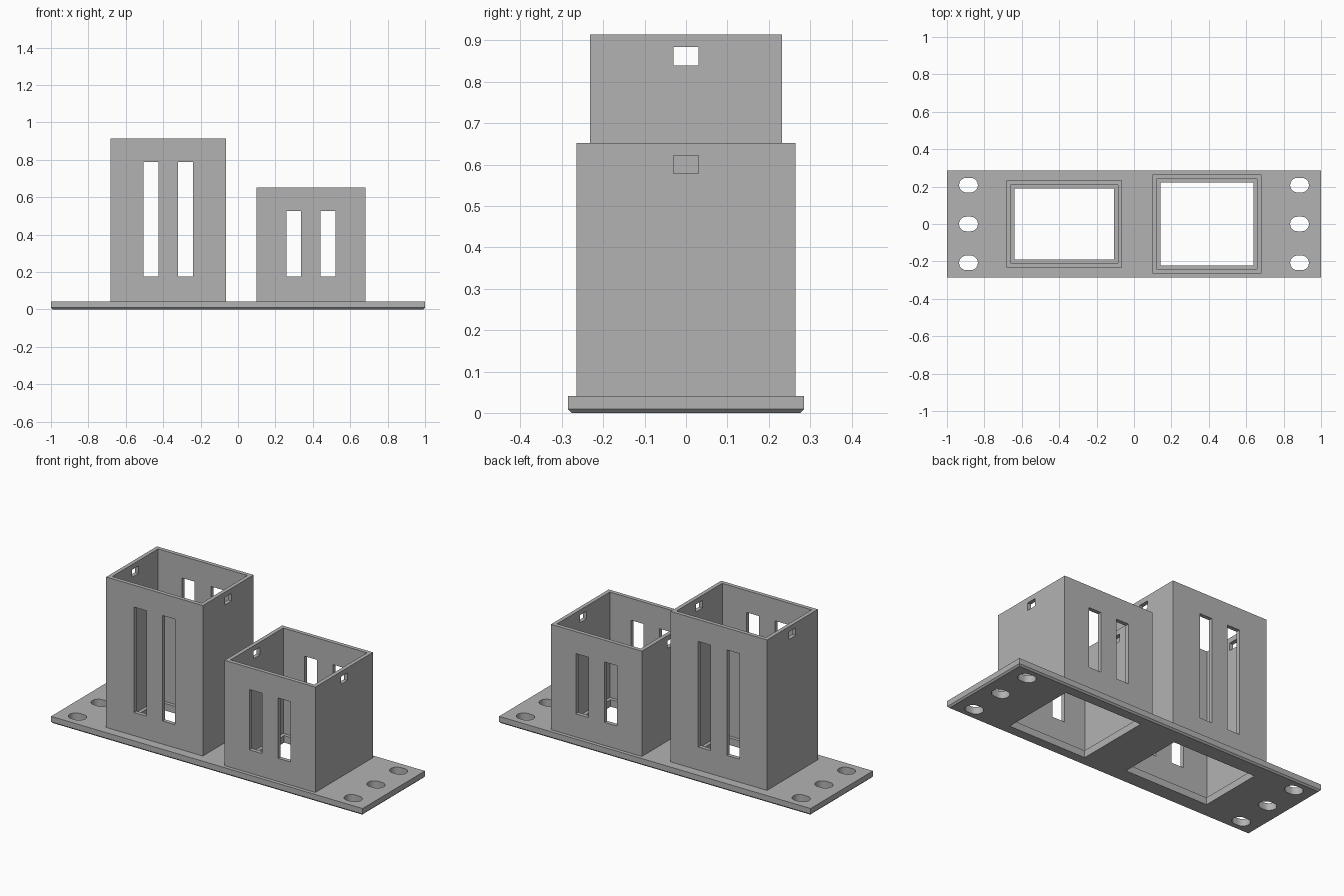
import bpy
import bmesh
from math import cos, sin, pi, radians

default = bpy.data.objects.get("Cube")
if default:
    bpy.data.objects.remove(default, do_unlink=True)

grey = bpy.data.materials.new("mid_grey")
grey.use_nodes = True
colour = (0.45, 0.45, 0.45, 1)
grey.diffuse_color = colour
grey.node_tree.nodes["Principled BSDF"].inputs["Base Color"].default_value = colour

PLATE_TOP = 0.041
WALL = 0.023
LEDGE = 0.043       # plate opening inset from the housing's outside
HALF_LENGTH, HALF_DEPTH = 1.0, 0.2855


def prism(name, outline, z0, z1, bevel=0):
    """Extrude an outline upward, optionally chamfering its lower rim."""
    bm = bmesh.new()
    base = bm.faces.new([bm.verts.new((x, y, z0)) for x, y in outline])
    up = bmesh.ops.extrude_face_region(bm, geom=[base], use_keep_orig=True)
    verts = [g for g in up["geom"] if isinstance(g, bmesh.types.BMVert)]
    bmesh.ops.translate(bm, vec=(0, 0, z1 - z0), verts=verts)
    bmesh.ops.recalc_face_normals(bm, faces=bm.faces[:])
    if bevel:
        rim = [e for e in bm.edges if all(v.co.z == e.verts[0].co.z < z1 - 1e-4 for v in e.verts)]
        bmesh.ops.bevel(bm, geom=rim, offset=bevel, segments=1, affect="EDGES")
    mesh = bpy.data.meshes.new(name)
    bm.to_mesh(mesh)
    bm.free()
    obj = bpy.data.objects.new(name, mesh)
    bpy.context.collection.objects.link(obj)
    mesh.materials.append(grey)
    return obj


def rect(cx, hx, hy):
    return [(cx - hx, -hy), (cx + hx, -hy), (cx + hx, hy), (cx - hx, hy)]


def stadium(cx, cy, radius=0.039, half_flat=0.011, steps=16):
    points = []
    for side, start in ((1, -pi / 2), (-1, pi / 2)):
        for i in range(steps + 1):
            a = start + pi * i / steps
            points.append((cx + side * half_flat + radius * cos(a), cy + radius * sin(a)))
    return points


def cut(target, cutters):
    """Subtract each cutter, then remove the cutters."""
    bpy.context.view_layer.objects.active = target
    for cutter in cutters:
        mod = target.modifiers.new("cut", "BOOLEAN")
        mod.operation = "DIFFERENCE"
        mod.solver = "EXACT"
        mod.object = cutter
        bpy.ops.object.modifier_apply(modifier=mod.name)
        bpy.data.objects.remove(cutter, do_unlink=True)


# Open-topped housings: name, centre x, half width, half depth, top, slot top
housings = [
    ("tall_housing", -0.373, 0.31, 0.2325, 0.914, 0.787),
    ("short_housing", 0.39, 0.2915, 0.2645, 0.652, 0.525),
]
plate_cutters = []
for name, cx, hx, hy, top, slot_top in housings:
    housing = prism(name, rect(cx, hx, hy), PLATE_TOP, top)
    cutters = [prism("cavity", rect(cx, hx - WALL, hy - WALL), 0, 1)]
    # Paired tall slots through front and back
    for side in (-1, 1):
        cutters.append(prism("slot", rect(cx + side * 0.092, 0.04, 1), 0.175, slot_top))
    # Small window through both side walls
    cutters.append(prism("window", rect(cx, hx + WALL, 0.03), top - 0.074, top - 0.03))
    cut(housing, cutters)
    plate_cutters.append(prism("opening", rect(cx, hx - LEDGE, hy - LEDGE), -1, 1))

# Mounting plate with chamfered underside, openings and oblong screw holes
plate = prism("mounting_plate", rect(0, HALF_LENGTH, HALF_DEPTH), 0, PLATE_TOP, bevel=0.009)
for x in (-0.885, 0.885):
    for y in (-0.208, 0, 0.208):
        plate_cutters.append(prism("screw_hole", stadium(x, y), -1, 1))
cut(plate, plate_cutters)

# Smooth only the rounded hole walls
bpy.ops.object.select_all(action="DESELECT")
plate.select_set(True)
bpy.context.view_layer.objects.active = plate
bpy.ops.object.shade_smooth_by_angle(angle=radians(30))
